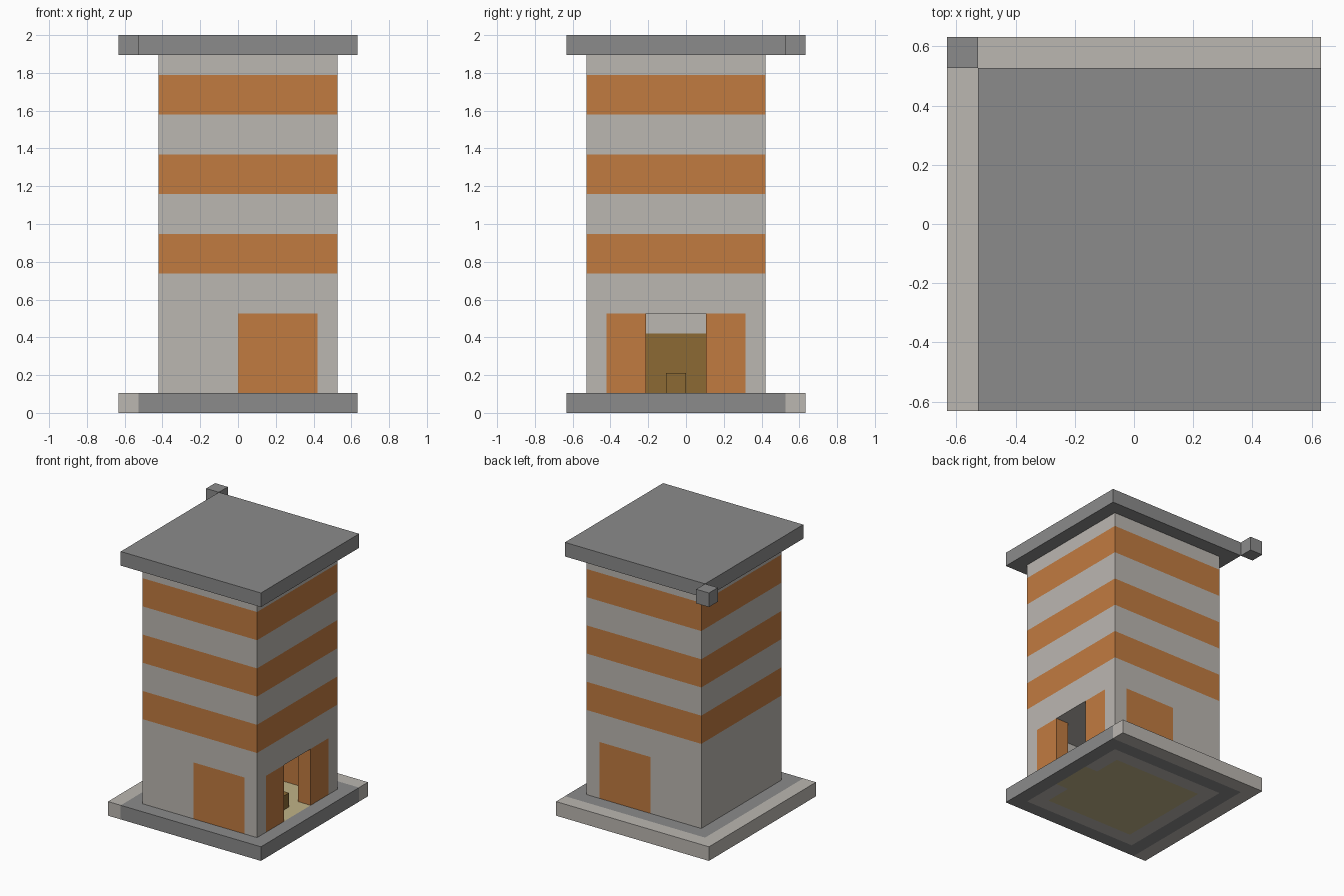
import bpy
import bmesh
from mathutils import Vector

cube = bpy.data.objects.get("Cube")
if cube:
    bpy.data.objects.remove(cube, do_unlink=True)

U = 2 / 19  # grid unit: the tower is 19 units tall


def linear(c):
    c /= 255
    return c / 12.92 if c <= 0.04045 else ((c + 0.055) / 1.055) ** 2.4


def material(name, rgb):
    mat = bpy.data.materials.new(name)
    mat.use_nodes = True
    colour = (*map(linear, rgb), 1)
    mat.diffuse_color = colour
    mat.node_tree.nodes["Principled BSDF"].inputs["Base Color"].default_value = colour
    return mat


MATS = [
    material("light_stone", (187, 183, 177)),
    material("dark_stone", (139, 139, 139)),
    material("orange_paint", (193, 123, 64)),
    material("brown_wood", (140, 106, 52)),
    material("sand_floor", (192, 179, 135)),
]
LIGHT, DARK, ORANGE, BROWN, SAND = range(5)


def block(name, lo, hi, rule, cuts=((), (), ())):
    """Box in grid units, sliced along each axis; rule(centre, normal) gives the colour."""
    lo, hi = Vector(lo), Vector(hi)
    bm = bmesh.new()
    bmesh.ops.create_cube(bm, size=1)
    for v in bm.verts:
        v.co = (lo + hi) / 2 + v.co * (hi - lo)
    for axis, places in enumerate(cuts):
        normal = Vector([float(axis == i) for i in range(3)])
        for p in places:
            bmesh.ops.bisect_plane(bm, geom=bm.verts[:] + bm.edges[:] + bm.faces[:],
                                   plane_co=normal * p, plane_no=normal)
    bm.normal_update()
    for f in bm.faces:
        f.material_index = rule(f.calc_center_median(), f.normal) if callable(rule) else rule
    bmesh.ops.scale(bm, vec=(U, U, U), verts=bm.verts)
    mesh = bpy.data.meshes.new(name)
    bm.to_mesh(mesh)
    bm.free()
    for mat in MATS:
        mesh.materials.append(mat)
    obj = bpy.data.objects.new(name, mesh)
    bpy.context.collection.objects.link(obj)
    return obj


# Base slab: pale back and side border, sand floor inside the room and doorway
def base_colour(c, n):
    if c.x < -5 or c.y > 5:
        return LIGHT
    if -3 < c.x < 4 and -4 < c.y < 3 or 4 < c.x < 5 and -2 < c.y < 1:
        return SAND
    if -4 < c.x < 5 and -5 < c.y < 4:
        return LIGHT
    return DARK


block("base_slab", (-6, -6, 0), (6, 6, 1), base_colour,
      ((-5, -4, -3, 4, 5), (-5, -4, -2, 1, 3, 4, 5), ()))


# Ground floor walls with painted door panels
def front_colour(c, n):
    if n.y < -0.5 and 0 < c.x < 4:
        return ORANGE
    return BROWN if n.y > 0.5 and c.z < 4 else LIGHT


def back_colour(c, n):
    return ORANGE if abs(n.y) > 0.5 and 0 < c.x < 4 else LIGHT


def side_colour(c, n):
    return BROWN if n.x > 0.5 and c.z < 4 else LIGHT


panel_cuts = ((0, 4), (), (4,))
block("front_wall", (-4, -5, 1), (5, -4, 5), front_colour, panel_cuts)
block("back_wall", (-4, 3, 1), (5, 4, 5), back_colour, panel_cuts)
block("closed_side_wall", (-4, -4, 1), (-3, 3, 5), side_colour, ((), (), (4,)))

# Doorway sides and the small step inside
block("doorway_front_side", (4, -4, 1), (5, -2, 5), ORANGE)
block("doorway_back_side", (4, 1, 1), (5, 3, 5), ORANGE)
block("inner_step", (3, -1, 1), (4, 0, 2), BROWN)


# Upper tower with three painted bands
def band_colour(c, n):
    banded = any(z < c.z < z + 2 for z in (7, 11, 15))
    return ORANGE if banded and abs(n.z) < 0.5 else LIGHT


block("upper_tower", (-4, -5, 5), (5, 4, 18), band_colour,
      ((), (), (7, 9, 11, 13, 15, 17)))

# Roof slab and the corner block beside it
block("roof_slab", (-5, -6, 18), (6, 5, 19), DARK)
block("roof_corner_block", (-6, 5, 18), (-5, 6, 19), DARK)
